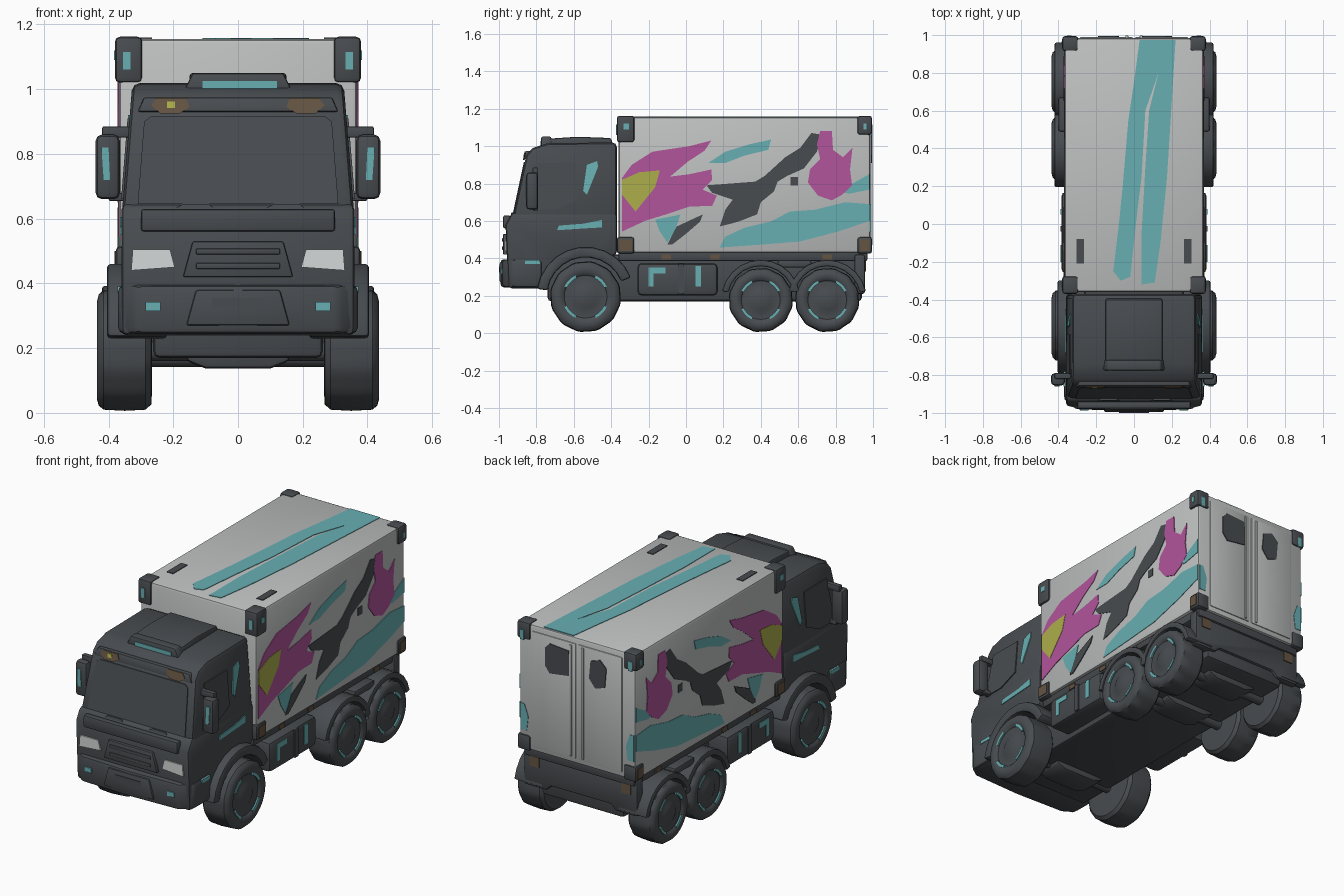
import bpy, bmesh, math

if "Cube" in bpy.data.objects:
    bpy.data.objects.remove(bpy.data.objects["Cube"])

def material(name, r, g, b):
    m = bpy.data.materials.new(name)
    m.diffuse_color = (r, g, b, 1)
    m.use_nodes = True
    m.node_tree.nodes["Principled BSDF"].inputs["Base Color"].default_value = m.diffuse_color
    return m

DARK = material("charcoal", .065, .072, .08)
GREY = material("light grey", .52, .53, .53)
LAMP = material("lamp white", .66, .69, .69)
TEAL = material("teal", .14, .43, .45)
PINK = material("magenta", .45, .09, .33)
YELL = material("yellow", .42, .43, .07)
BROWN = material("brown", .13, .09, .055)

# Mappings from (u, v, thickness) to space
def half_width(z): return .36 - (z - .6) * .08
def shield_y(z): return -.925 + (z - .62) * .214
def side(u, v, t): return (t, u, v)
def front(u, v, t): return (u, -t, v)
def rear(u, v, t): return (u, t, v)
def top(u, v, t): return (u, v, t)
def cab_side(u, v, t): return (half_width(v) + t, u, v)
def cab_span(u, v, t): return (half_width(v) * t, u, v)
def shield(u, v, t): return (u, shield_y(v) - t, v)

def finish(bm, name, mat, bevel=0, mirror=False):
    bmesh.ops.recalc_face_normals(bm, faces=bm.faces[:])
    if bevel:
        edges = [e for e in bm.edges if e.calc_face_angle(0) > .6]
        bmesh.ops.bevel(bm, geom=edges, offset=bevel, offset_type='OFFSET', segments=2,
                        profile=.5, affect='EDGES', clamp_overlap=True)
    if mirror:
        dup = bmesh.ops.duplicate(bm, geom=bm.verts[:] + bm.edges[:] + bm.faces[:])["geom"]
        for v in [g for g in dup if isinstance(g, bmesh.types.BMVert)]:
            v.co.x *= -1
        bmesh.ops.reverse_faces(bm, faces=[g for g in dup if isinstance(g, bmesh.types.BMFace)])
    me = bpy.data.meshes.new(name)
    bm.to_mesh(me)
    bm.free()
    me.materials.append(mat)
    ob = bpy.data.objects.new(name, me)
    bpy.context.collection.objects.link(ob)
    bpy.ops.object.select_all(action='DESELECT')
    ob.select_set(True)
    bpy.context.view_layer.objects.active = ob
    bpy.ops.object.shade_smooth_by_angle(angle=math.radians(35))

def slab(name, pts, f, t0, t1, mat, bevel=0, mirror=False):
    """Outline extruded between two thicknesses."""
    bm = bmesh.new()
    a = [bm.verts.new(f(u, v, t0)) for u, v in pts]
    b = [bm.verts.new(f(u, v, t1)) for u, v in pts]
    bm.faces.new(a)
    bm.faces.new(b)
    for i in range(len(pts)):
        j = (i + 1) % len(pts)
        bm.faces.new((a[i], a[j], b[j], b[i]))
    finish(bm, name, mat, bevel, mirror)

def rect(u0, u1, v0, v1): return [(u0, v0), (u1, v0), (u1, v1), (u0, v1)]

def box(name, x0, x1, y0, y1, z0, z1, mat, bevel=.01, mirror=False):
    slab(name, rect(x0, x1, y0, y1), top, z0, z1, mat, bevel, mirror)

def arc(cy, cz, r, a0, a1, n=10):
    return [(cy + r * math.cos(math.radians(a0 + (a1 - a0) * i / n)),
             cz + r * math.sin(math.radians(a0 + (a1 - a0) * i / n))) for i in range(n + 1)]

def band(name, cy, cz, r0, r1, a0, a1, x0, x1, mat, bevel=0):
    slab(name, arc(cy, cz, r1, a0, a1) + arc(cy, cz, r0, a1, a0), side, x0, x1, mat, bevel, True)

def wheel(name, cy, r):
    prof = [(.265, 0), (.265, .6), (.268, .88), (.285, .98), (.35, 1), (.415, .98), (.43, .9),
            (.436, .78), (.432, .66), (.422, .6), (.42, .38), (.428, .3), (.43, 0)]
    n = 48
    bm = bmesh.new()
    rings = []
    for x, k in prof:
        ring = []
        for i in range(n if k else 1):
            a = 2 * math.pi * i / n
            q = r * k - (.003 if k > .95 and i % 4 < 2 else 0)   # tread blocks
            ring.append(bm.verts.new((x, cy + q * math.cos(a), r + .005 + q * math.sin(a))))
        rings.append(ring)
    for p, q in zip(rings, rings[1:]):
        for i in range(n):
            j = (i + 1) % n
            bm.faces.new([p[0], q[i], q[j]] if len(p) == 1 else
                         [p[i], q[0], p[j]] if len(q) == 1 else [p[i], q[i], q[j], p[j]])
    finish(bm, name, DARK, 0, True)
    for k in range(4):
        band(name + "_rim_mark", cy, r + .005, r * .58, r * .66, 90 * k + 25, 90 * k + 65, .428, .436, TEAL)

# Wheels, axles and fenders
for name, cy, r in (("front_wheel", -.537, .19), ("middle_wheel", .40, .172), ("rear_wheel", .755, .172)):
    wheel(name, cy, r)
    slab(name + "_axle", arc(cy, r, .03, 0, 330, 11), side, -.3, .3, DARK)
    slab(name + "_differential", [(-.16, .16), (-.1, .137), (.1, .137), (.16, .16), (.16, .25), (-.16, .25)],
         rear, cy - .08, cy + .08, DARK, .015)
band("front_fender", -.537, .2, .205, .262, 22, 172, .22, .405, DARK, .012)
for cy in (.40, .755):
    band("rear_fender", cy, .18, .178, .212, 12, 168, .24, .42, DARK, .008)
box("fender_bridge", .24, .40, .49, .67, .35, .39, DARK, .01, True)

# Chassis, tanks and rear bumper
box("chassis", -.262, .262, -.74, .94, .17, .42, DARK, .02)
box("subframe", -.35, .35, -.36, .97, .385, .45, DARK, .01)
box("side_tank", .2, .385, -.26, .17, .20, .375, DARK, .025, True)
slab("tank_bracket", rect(-.04, -.01, .21, .37), side, .38, .39, DARK, 0, True)
slab("tank_mark", [(-.2, .25), (-.175, .25), (-.175, .32), (-.11, .32), (-.11, .35), (-.2, .35)],
     side, .38, .388, TEAL, 0, True)
slab("tank_stripe", rect(.05, .08, .25, .36), side, .38, .388, TEAL, 0, True)
slab("rear_bumper", [(-.36, .21), (-.22, .21), (-.19, .24), (.19, .24), (.22, .21), (.36, .21), (.36, .42), (-.36, .42)],
     rear, .9, .957, DARK, .012)
slab("tail_light", rect(.26, .32, .33, .39), rear, .955, .962, BROWN, 0, True)
for y in (-.13, .13, .73):
    slab("side_marker", rect(y, y + .05, .395, .42), side, .345, .355, BROWN, 0, True)

# Cab body
slab("cab_lower", [(-.37, .42)] + arc(-.537, .2, .222, 62, 170) +
     [(-.95, .24), (-.965, .58), (-.93, .645), (-.37, .645)], side, -.36, .36, DARK, .018)
slab("cab_upper", [(shield_y(.6), .6), (shield_y(.95), .95), (-.82, .99), (-.74, 1.015), (-.37, 1.02), (-.37, .6)],
     cab_span, -1, 1, DARK, .025)
slab("roof_hatch", [(-.75, 1.0), (-.73, 1.04), (-.58, 1.05), (-.40, 1.043), (-.39, 1.0)], side, -.15, .15, DARK, .01)
slab("roof_light_bar", [(-.17, .99), (.17, .99), (.14, 1.05), (-.14, 1.05)], front, .72, .775, DARK, .008)
slab("roof_light", rect(-.11, .12, 1.0, 1.026), front, .77, .779, TEAL)
slab("windshield", [(-.31, .645), (.31, .645), (.29, .9), (.27, .915), (-.27, .915), (-.29, .9)], shield, -.004, .005, DARK)
slab("sun_visor", [(-.31, .93), (.31, .93), (.29, .975), (-.29, .975)], shield, -.02, .008, DARK, .006)
slab("marker_lamp", [(.15, .945), (.18, .925), (.24, .925), (.268, .95), (.25, .972), (.16, .972)],
     shield, .003, .012, BROWN, 0, True)
slab("marker_lamp_spot", rect(-.22, -.195, .942, .962), shield, .008, .014, YELL)
for x in (-.2, .08):
    slab("wiper", [(x, .628), (x + .13, .628), (x + .11, .645), (x + .03, .645)], shield, 0, .014, DARK)
slab("side_window", [(-.83, .66), (-.79, .91), (-.585, .91), (-.585, .71), (-.70, .66)], cab_side, -.003, .006, DARK, 0, True)
slab("pillar_mark", [(-.55, .76), (-.53, .74), (-.47, .89), (-.475, .92), (-.53, .9)], cab_side, -.003, .005, TEAL, 0, True)
slab("door_mark", [(-.69, .55), (-.54, .56), (-.45, .565), (-.45, .605), (-.55, .585), (-.68, .575)],
     side, .355, .364, TEAL, 0, True)

# Cab front: grille, lights, bumper
slab("headlight", [(.195, .45), (.33, .44), (.325, .505), (.21, .505)], front, .96, .969, LAMP, 0, True)
slab("grille_frame", [(-.17, .42), (.17, .42), (.14, .53), (-.14, .53)], front, .94, .978, DARK, .006)
for z in (.445, .49):
    slab("grille_slat", rect(-.13, .13, z, z + .018), front, .97, .984, DARK, .004)
slab("front_lip", rect(-.3, .3, .56, .63), front, .94, .978, DARK, .01)
slab("front_bumper", [(-.37, -.77), (-.37, -.93), (-.31, -.98), (0, -.992), (.31, -.98), (.37, -.93), (.37, -.77)],
     top, .245, .395, DARK, .018)
slab("bumper_panel", [(-.16, .27), (.16, .27), (.13, .38), (-.13, .38)], front, .96, .996, DARK, .008)
slab("plate_recess", rect(-.08, .08, .325, .355), front, .991, 1.0, DARK)
slab("fog_lamp", rect(.24, .285, .315, .342), front, .979, .988, TEAL, 0, True)
slab("bumper_lamp", rect(-.86, -.78, .37, .39), side, .365, .373, TEAL, 0, True)

# Mirrors
box("mirror", .365, .44, -.855, -.79, .66, .86, DARK, .02, True)
box("mirror_arm", .32, .42, -.82, -.79, .85, .885, DARK, .006, True)
box("mirror_arm_low", .33, .40, -.82, -.79, .655, .68, DARK, .006, True)
slab("mirror_mark", [(.395, .72), (.415, .72), (.422, .82), (.4, .82)], front, .85, .859, TEAL, 0, True)

# Cargo box with corner fittings and rear doors
box("cargo_box", -.368, .368, -.36, .985, .43, 1.155, GREY, .015)
for y0, y1, z0, s in ((-.37, -.275, 1.02, -1), (.915, .995, 1.06, 1)):
    box("top_corner", .295, .38, y0, y1, z0, 1.162, DARK, .015, True)
    box("bottom_corner", .295, .378, y0, y1, .425, .515, DARK, .015, True)
    slab("bottom_corner_mark", rect(y0 + .015, y1 - .015, .44, .5), side, .372, .381, BROWN, 0, True)
    slab("corner_side_mark", rect(y0 + .035, y1 - .03, 1.09, 1.12), side, .374, .383, TEAL, 0, True)
    slab("corner_end_mark", rect(.332, .355, 1.06, 1.115), rear, s * .366 if s < 0 else .99, -.374 if s < 0 else .998, TEAL, 0, True)
slab("roof_slot", rect(.265, .305, -.21, -.08), top, 1.15, 1.159, DARK, 0, True)
slab("rear_door", rect(.008, .285, .46, 1.12), rear, .98, .99, GREY, .004, True)
slab("door_bar", rect(.03, .045, .47, 1.11), rear, .985, .998, GREY, .004, True)
slab("door_window_wide", [(.03, .93), (.17, .91), (.2, .95), (.2, 1.05), (.17, 1.08), (.05, 1.07)], rear, .986, .995, DARK)
slab("door_window_narrow", [(-.08, .95), (-.12, .9), (-.18, .92), (-.19, 1.03), (-.15, 1.07), (-.09, 1.05)], rear, .986, .995, DARK)
slab("rear_paint", [(.32, .54), (.36, .54), (.36, .69), (.335, .69), (.31, .62)], rear, .98, .988, TEAL, 0, True)

# Painted shapes on both sides
def paint(name, mat, pts, t=.371):
    slab(name, pts, side, .365, t, mat, 0, True)

paint("paint_burst", PINK, [(-.342, .543), (-.342, .83), (-.29, .9), (-.18, .97), (.02, 1), (.135, 1.03), (.1, .976),
      (.01, .917), (-.085, .837), (.02, .85), (.135, .875), (.14, .82), (.09, .767), (.165, .735), (.14, .68),
      (.02, .677), (-.11, .634), (-.22, .6)])
paint("paint_core", YELL, [(-.342, .82), (-.25, .86), (-.14, .87), (-.165, .78), (-.27, .65), (-.342, .74)], .373)
paint("paint_slash", DARK, [(.73, 1.06), (.7, .97), (.63, .88), (.54, .84), (.49, .81), (.47, .757), (.4, .7),
      (.38, .635), (.28, .596), (.18, .57), (.21, .66), (.25, .714), (.14, .75), (.11, .79), (.24, .8), (.37, .81),
      (.42, .84), (.53, .94), (.61, .99), (.67, 1.07)])
paint("paint_fleck", DARK, [(-.1, .473), (-.05, .57), (.09, .635), (.075, .596), (-.005, .527), (-.075, .473)], .373)
paint("paint_dot", DARK, rect(.56, .6, .79, .835))
paint("paint_flame", PINK, [(.717, 1.08), (.78, 1.08), (.786, .98), (.84, .94), (.89, .99), (.877, .875), (.888, .79),
      (.835, .74), (.78, .71), (.706, .735), (.652, .805), (.663, .875), (.717, .93), (.7, 1.01)], .372)
paint("paint_upper_streak", TEAL, [(.12, .91), (.21, .97), (.34, 1.01), (.455, 1.035), (.44, .98), (.315, .95), (.21, .91)])
paint("paint_lower_streak", TEAL, [(.18, .457), (.21, .516), (.315, .564), (.45, .596), (.556, .65), (.69, .66), (.85, .7),
      (.98, .69), (.98, .6), (.82, .545), (.61, .49), (.4, .473), (.26, .463)])
paint("paint_rear_streak", TEAL, [(.82, .76), (.98, .85), (.98, .767), (.87, .745)])
paint("paint_drop", TEAL, [(-.165, .607), (-.03, .634), (-.06, .543), (-.1, .484), (-.14, .543)])

# Roof stripes, joined at the rear
slab("roof_stripe_left", [(.03, .975), (.135, .975), (.13, .8), (.06, .6), (.04, .25), (.01, 0), (-.02, -.28), (-.07, -.3),
     (-.11, -.25), (-.08, 0), (-.06, .2), (-.03, .55), (0, .75)], top, 1.15, 1.158, TEAL)
slab("roof_stripe_right", [(.135, .975), (.22, .975), (.2, .65), (.175, .25), (.14, -.1), (.11, -.31), (.04, -.32),
     (.04, -.05), (.06, .3), (.08, .6), (.13, .8)], top, 1.15, 1.158, TEAL)
